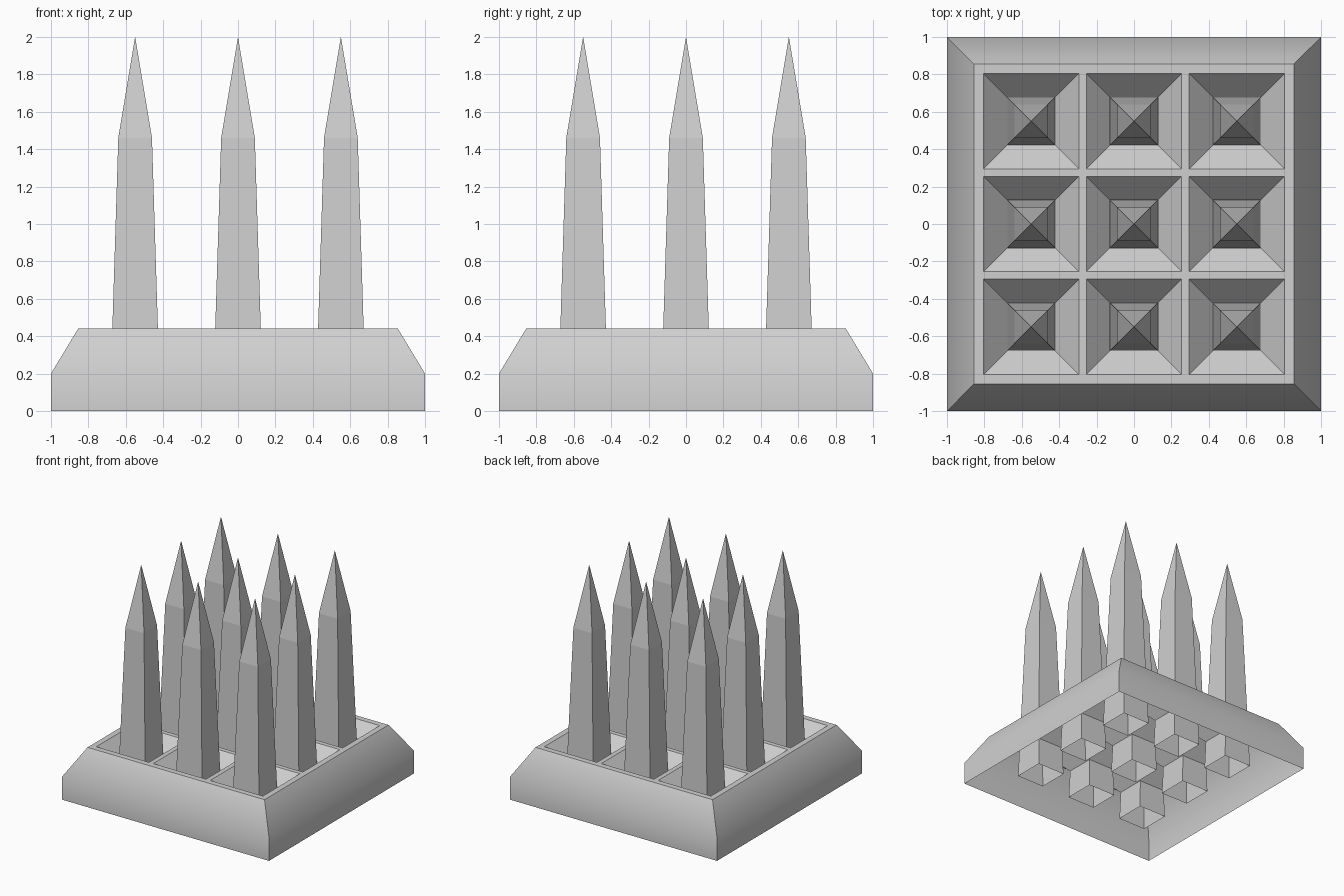
import bpy
import bmesh
import math

if "Cube" in bpy.data.objects:
    bpy.data.objects.remove(bpy.data.objects["Cube"])

PITCH = 0.55        # spacing of the spikes
TOP = 0.44          # height of the base deck
PIT = 0.255         # half width of a pit at the deck
CELLS = [(x * PITCH, y * PITCH) for x in (-1, 0, 1) for y in (-1, 0, 1)]

grey = bpy.data.materials.new("light_grey")
grey.use_nodes = True
colour = (0.63, 0.63, 0.63, 1)
grey.diffuse_color = colour
grey.node_tree.nodes["Principled BSDF"].inputs["Base Color"].default_value = colour


def loft(bm, cx, cy, rings):
    """Join square rings, each given as (half width, height)."""
    previous = None
    for half, z in rings:
        ring = [bm.verts.new((cx + sx * half, cy + sy * half, z))
                for sx, sy in ((-1, -1), (1, -1), (1, 1), (-1, 1))]
        if previous:
            for i in range(4):
                j = (i + 1) % 4
                bm.faces.new((previous[i], previous[j], ring[j], ring[i]))
        previous = ring


def finish(bm, name):
    bmesh.ops.remove_doubles(bm, verts=bm.verts, dist=0.0005)
    mesh = bpy.data.meshes.new(name)
    bm.to_mesh(mesh)
    bm.free()
    mesh.materials.append(grey)
    obj = bpy.data.objects.new(name, mesh)
    bpy.context.collection.objects.link(obj)
    return obj


# Base: open-bottomed shell with bevelled walls
bm = bmesh.new()
loft(bm, 0, 0, [(1, 0), (1, 0.2), (0.855, TOP)])

# Deck: rib lattice left between the pits
lines = [-0.855] + [c + s * PIT for c in (-PITCH, 0, PITCH) for s in (-1, 1)] + [0.855]
for i in range(len(lines) - 1):
    for j in range(len(lines) - 1):
        if i % 2 and j % 2:
            continue
        x0, x1, y0, y1 = lines[i], lines[i + 1], lines[j], lines[j + 1]
        bm.faces.new([bm.verts.new((x, y, TOP))
                      for x, y in ((x0, y0), (x1, y0), (x1, y1), (x0, y1))])

# Pits: sloped funnels down to the spikes
for cx, cy in CELLS:
    loft(bm, cx, cy, [(PIT, TOP), (0.127, 0.3)])
base = finish(bm, "base")

# Smooth the wall into its bevel, keep other edges sharp
bpy.ops.object.select_all(action="DESELECT")
base.select_set(True)
bpy.context.view_layer.objects.active = base
bpy.ops.object.shade_smooth_by_angle(angle=math.radians(40))

# Spikes: hollow tapered posts with pointed tips
for n, (cx, cy) in enumerate(CELLS, 1):
    bm = bmesh.new()
    loft(bm, cx, cy, [(0.134, 0.05), (0.09, 1.46), (0, 2)])
    finish(bm, f"spike_{n}")
